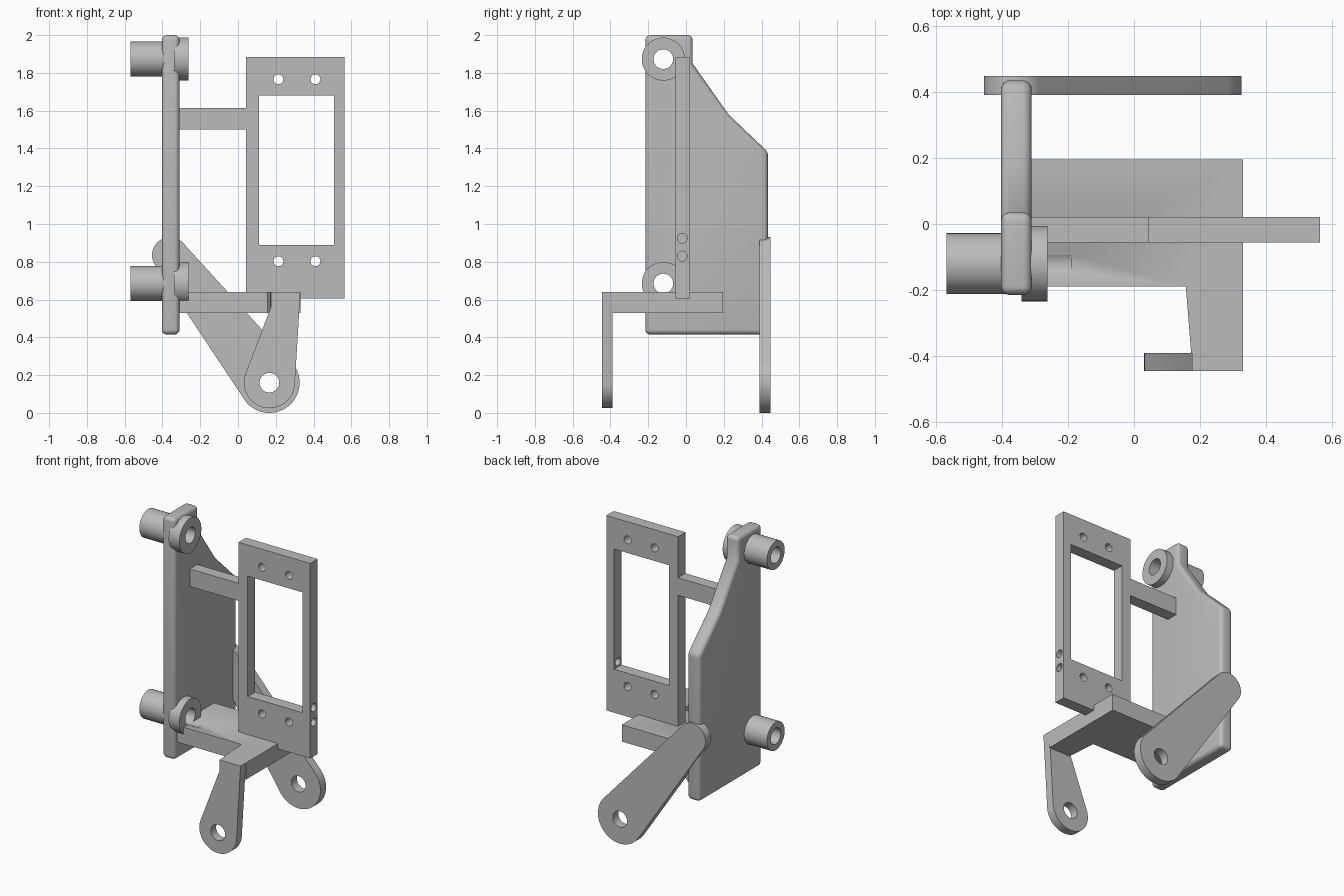
import bpy
import bmesh
from math import sin, cos, radians, atan2, acos, hypot, degrees

if "Cube" in bpy.data.objects:
    bpy.data.objects.remove(bpy.data.objects["Cube"], do_unlink=True)

grey = bpy.data.materials.new("plain grey")
grey.use_nodes = True
GREY = (0.5, 0.5, 0.5, 1)
grey.diffuse_color = GREY
grey.node_tree.nodes["Principled BSDF"].inputs["Base Color"].default_value = GREY


def arc(cx, cy, r, start=0, end=360, n=48):
    """Points along an arc; a full circle leaves out its repeated end."""
    last = n if abs(end - start) >= 360 else n + 1
    angles = [radians(start + (end - start) * i / n) for i in range(last)]
    return [(cx + r * cos(a), cy + r * sin(a)) for a in angles]


def rect(a0, b0, a1, b1):
    return [(a0, b0), (a1, b0), (a1, b1), (a0, b1)]


def prism(name, axis, outline, low, high):
    """Extrude a flat outline along an axis (x: yz, y: xz, z: xy)."""
    place = {"x": lambda a, b, d: (d, a, b),
             "y": lambda a, b, d: (a, d, b),
             "z": lambda a, b, d: (a, b, d)}[axis]
    bm = bmesh.new()
    face = bm.faces.new([bm.verts.new(place(a, b, low)) for a, b in outline])
    grown = bmesh.ops.extrude_face_region(bm, geom=[face])["geom"]
    verts = [v for v in grown if isinstance(v, bmesh.types.BMVert)]
    bmesh.ops.translate(bm, verts=verts, vec=place(0, 0, high - low))
    bmesh.ops.recalc_face_normals(bm, faces=bm.faces)
    mesh = bpy.data.meshes.new(name)
    bm.to_mesh(mesh)
    bm.free()
    mesh.materials.append(grey)
    obj = bpy.data.objects.new(name, mesh)
    bpy.context.collection.objects.link(obj)
    return obj


def activate(obj):
    bpy.ops.object.select_all(action="DESELECT")
    obj.select_set(True)
    bpy.context.view_layer.objects.active = obj


def cut(obj, *cutters):
    activate(obj)
    for cutter in cutters:
        mod = obj.modifiers.new("cut", "BOOLEAN")
        mod.operation, mod.solver, mod.object = "DIFFERENCE", "EXACT", cutter
        bpy.ops.object.modifier_apply(modifier=mod.name)


def smooth(obj):
    activate(obj)
    bpy.ops.object.shade_smooth_by_angle(angle=radians(35))


HOLE = 0.052
POST_Y = -0.12
parts, helpers = [], []


def drill(axis, a, b, r, low, high):
    cutter = prism("drill", axis, arc(a, b, r), low, high)
    cutter.hide_render = True
    helpers.append(cutter)
    return cutter


# Side plate with rounded edges
side_plate = prism("side_plate", "x", [
    (-0.215, 0.415), (0.435, 0.415), (0.435, 1.38), (0.225, 1.58),
    (0.035, 1.85), (0.035, 2.0), (-0.215, 2.0)], -0.403, -0.31)
activate(side_plate)
bevel = side_plate.modifiers.new("rounding", "BEVEL")
bevel.width, bevel.segments, bevel.limit_method = 0.026, 5, "ANGLE"
bevel.angle_limit = radians(40)
bpy.ops.object.modifier_apply(modifier=bevel.name)
parts.append(side_plate)

# Lower shelf with its tapered forward arm
shelf = prism("shelf", "z", [
    (-0.33, -0.19), (0.157, -0.19), (0.173, -0.39), (0.33, -0.39),
    (0.33, 0.195), (-0.33, 0.195)], 0.53, 0.64)
parts.append(shelf)

# Hollow posts and flanges, drilled through plate and shelf
for label, z in (("upper", 1.873), ("lower", 0.685)):
    bore = drill("x", POST_Y, z, HOLE, -0.7, -0.19)
    post = prism(label + "_post", "x", arc(POST_Y, z, 0.092), -0.568, -0.36)
    flange = prism(label + "_flange", "x", arc(POST_Y, z, 0.114), -0.34, -0.262)
    for obj in (post, flange, side_plate):
        cut(obj, bore)
    if label == "lower":
        cut(shelf, bore)
    parts += [post, flange]

# Front hanging link
PIVOT = (0.166, 0.16)
front_link = prism("front_link", "y",
                   arc(*PIVOT, 0.135, 159, 356)
                   + [(0.33, 0.64), (0.176, 0.64), (0.176, 0.565)],
                   -0.445, -0.39)
pivot_bore = drill("y", *PIVOT, HOLE, -0.6, 0.6)
cut(front_link, pivot_bore)

# Rear slanted link: two arcs joined by tangents
TOP, BIG, SMALL = (-0.36, 0.835), 0.16, 0.095
dx, dz = PIVOT[0] - TOP[0], PIVOT[1] - TOP[1]
heading = degrees(atan2(dz, dx))
spread = degrees(acos((BIG - SMALL) / hypot(dx, dz)))
rear_link = prism("rear_link", "y",
                  arc(*PIVOT, BIG, heading - 180 + spread, heading + 180 - spread)
                  + arc(*TOP, SMALL, heading + 180 - spread, heading + 180 + spread),
                  0.39, 0.448)
cut(rear_link, pivot_bore)
parts += [front_link, rear_link]

# Window frame with screw holes and side wire holes
frame = prism("window_frame", "y", rect(0.043, 0.605, 0.564, 1.885), -0.056, 0.021)
window = prism("window_cutter", "y", rect(0.11, 0.89, 0.508, 1.68), -0.2, 0.2)
window.hide_render = True
helpers.append(window)
cut(frame, window)
for x in (0.214, 0.41):
    for z in (0.803, 1.766):
        cut(frame, drill("y", x, z, 0.026, -0.2, 0.2))
for z in (0.83, 0.925):
    cut(frame, drill("x", -0.02, z, 0.026, 0.49, 0.7))
parts.append(frame)

# Upper strut joining frame and side plate
parts.append(prism("upper_strut", "y", rect(-0.33, 1.50, 0.043, 1.615), -0.056, 0.021))

for obj in parts:
    smooth(obj)
for obj in helpers:
    bpy.data.objects.remove(obj, do_unlink=True)
